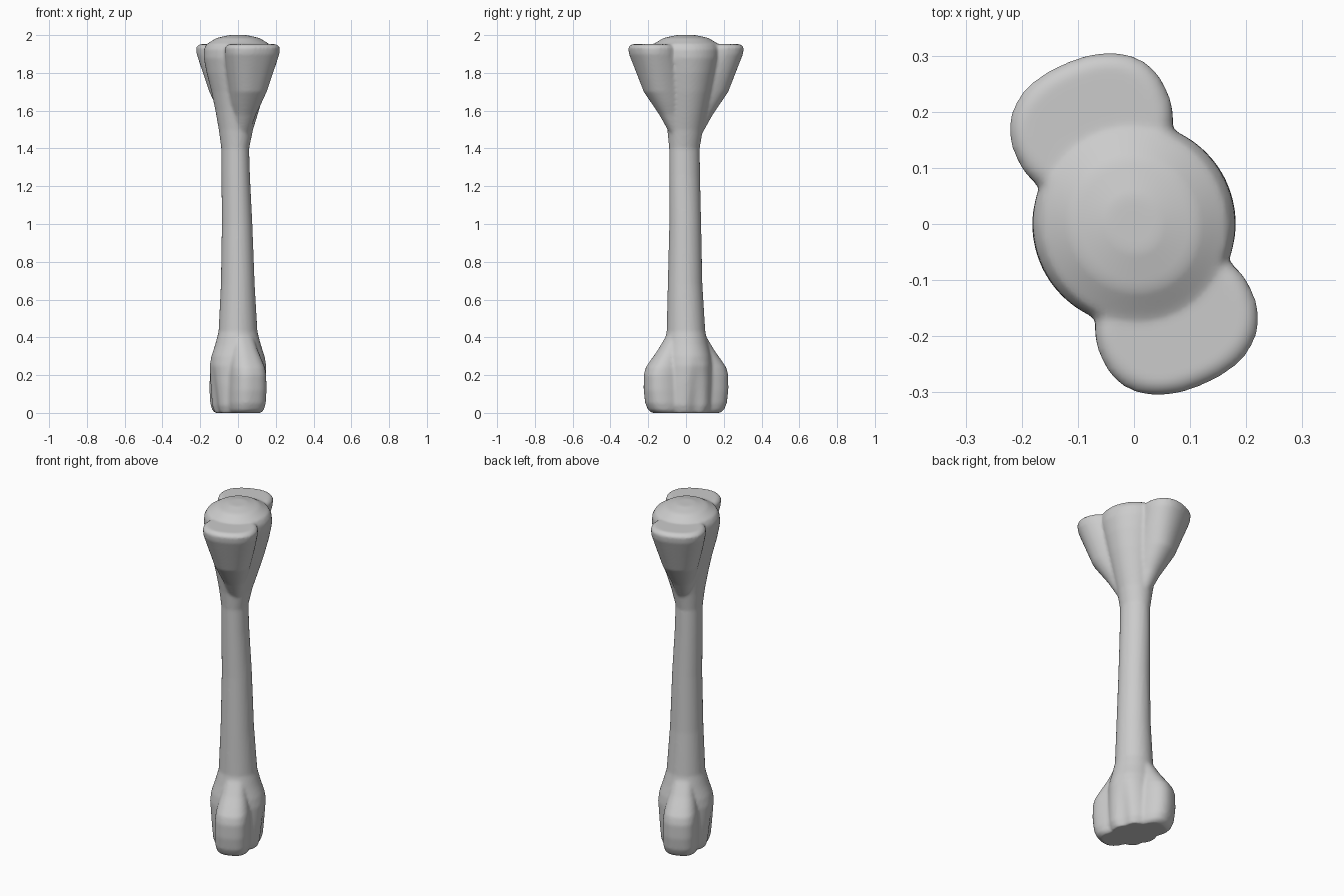
import bpy, bmesh, math

AX = math.radians(23)          # both joint ends are twisted about z
SEG = 48


def loft(bm, rings, side=1, n=2.0):
    """Skin stacked superellipses: z, offset u, offset v, half u, half v, groove."""
    loops = []
    for z, cu, cv, hu, hv, g in rings:
        loop = []
        for i in range(SEG):
            t = 2 * math.pi * i / SEG
            c, s = math.cos(t), math.sin(t)
            k = 1 - g * abs(c) ** 24
            u = cu + hu * k * math.copysign(abs(c) ** (2 / n), c)
            v = cv + hv * math.copysign(abs(s) ** (2 / n), s)
            u, v = u * side, v * side
            loop.append(bm.verts.new((u * math.cos(AX) - v * math.sin(AX),
                                      u * math.sin(AX) + v * math.cos(AX), z)))
        loops.append(loop)
    for a, b in zip(loops, loops[1:]):
        for i in range(SEG):
            j = (i + 1) % SEG
            bm.faces.new((a[i], a[j], b[j], b[i]))
    bm.faces.new(loops[0][::-1])
    bm.faces.new(loops[-1])


# shaft with flared, domed head and grooved foot
shaft = [
    (0.0, 0, 0, .125, .12, .14), (.04, 0, 0, .138, .14, .13),
    (.15, 0, 0, .147, .14, .09), (.25, 0, 0, .153, .135, .04),
    (.30, 0, 0, .143, .13, .01), (.36, 0, 0, .122, .117, 0),
    (.43, 0, 0, .103, .102, 0), (.68, -.003, -.004, .089, .092, 0),
    (1.0, -.006, -.002, .080, .085, 0), (1.25, -.014, -.002, .074, .083, 0),
    (1.4, -.017, -.002, .072, .082, 0), (1.5, -.012, 0, .090, .095, 0),
    (1.6, -.005, 0, .115, .115, 0), (1.7, 0, 0, .141, .137, 0),
    (1.8, 0, 0, .167, .160, 0), (1.88, 0, 0, .182, .180, 0),
    (1.925, 0, 0, .180, .183, 0), (1.952, 0, 0, .166, .174, 0),
    (1.985, 0, 0, .112, .120, 0), (2.0, 0, 0, .045, .050, 0)]

# wide lobes on the head: z, centre, half width, half depth
upper_lobe = [
    (1.48, .04, .04, .05), (1.58, .083, .060, .065), (1.64, .105, .080, .085),
    (1.70, .132, .097, .100), (1.80, .160, .122, .110), (1.90, .192, .145, .116),
    (1.935, .195, .147, .117), (1.952, .195, .130, .100)]

# narrow knuckles on the foot
lower_lobe = [
    (0.0, .105, .075, .080), (.015, .108, .087, .098), (.05, .110, .095, .112),
    (.12, .118, .096, .113), (.20, .118, .094, .113), (.24, .112, .090, .108),
    (.28, .092, .082, .100), (.33, .065, .072, .090), (.41, .035, .060, .070)]

bm = bmesh.new()
loft(bm, shaft)
for lobe, n in ((upper_lobe, 2.3), (lower_lobe, 2.6)):
    for side in (1, -1):
        loft(bm, [(z, 0, c, hu, hv, 0) for z, c, hu, hv in lobe], side, n)
mesh = bpy.data.meshes.new("bone")
bm.to_mesh(mesh)
bm.free()
bone = bpy.data.objects.new("bone", mesh)
bpy.context.collection.objects.link(bone)

# fuse the overlapping masses and soften the joins
fuse = bone.modifiers.new("fuse", 'REMESH')
fuse.mode = 'VOXEL'
fuse.voxel_size = 0.009
fuse.use_smooth_shade = True
soften = bone.modifiers.new("soften", 'SMOOTH')
soften.factor = 0.5
soften.iterations = 4
